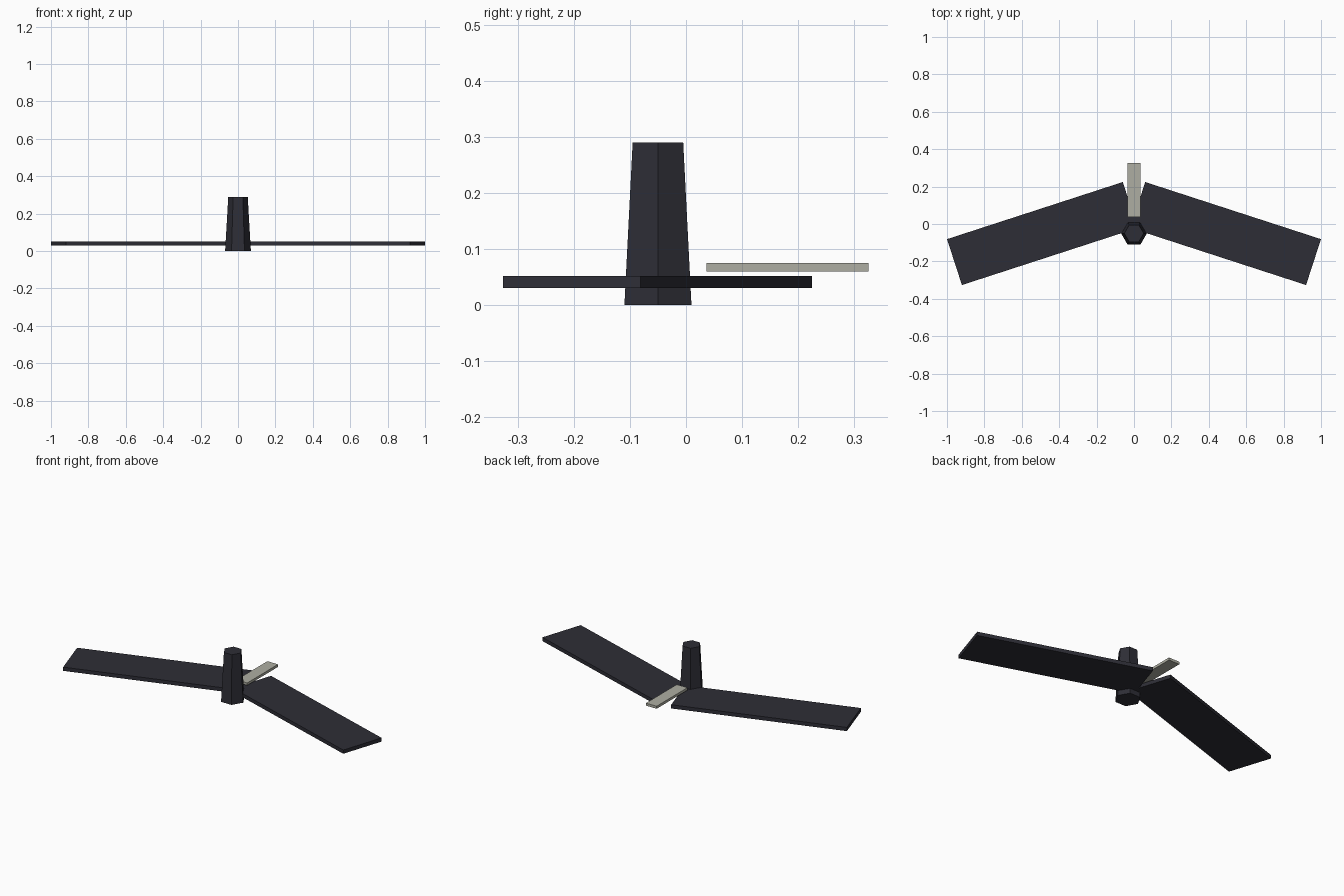
import bpy
import math

cube = bpy.data.objects.get("Cube")
if cube:
    bpy.data.objects.remove(cube, do_unlink=True)


def make_material(name, color):
    mat = bpy.data.materials.new(name)
    mat.use_nodes = True
    mat.diffuse_color = (*color, 1)
    bsdf = mat.node_tree.nodes["Principled BSDF"]
    bsdf.inputs["Base Color"].default_value = (*color, 1)
    bsdf.inputs["Roughness"].default_value = 0.9
    return mat


charcoal = make_material("charcoal", (0.027, 0.027, 0.037))
pale_grey = make_material("pale grey", (0.42, 0.42, 0.36))


def finish(name, mat):
    obj = bpy.context.object
    obj.name = name
    obj.data.materials.append(mat)
    return obj


def slab(name, center, size, mat, turn=0):
    bpy.ops.mesh.primitive_cube_add(size=1, location=center, rotation=(0, 0, turn))
    obj = finish(name, mat)
    obj.scale = size
    return obj


# Tapered six-sided body, with corners pointing left and right
bpy.ops.mesh.primitive_cone_add(vertices=6, radius1=0.069, radius2=0.052, depth=0.29,
                                location=(0, -0.05, 0.145),
                                rotation=(0, 0, math.radians(30)))
finish("body", charcoal)

# Swept flat wings, mirrored across the centre
for side, label in ((1, "left"), (-1, "right")):
    slab(label + "_wing", (0.49 * side, -0.051, 0.041), (0.988, 0.258, 0.022),
         charcoal, math.radians(-18) * side)

# Thin tail plate floating just above the wings
slab("tail", (0, 0.181, 0.0675), (0.07, 0.289, 0.015), pale_grey)
